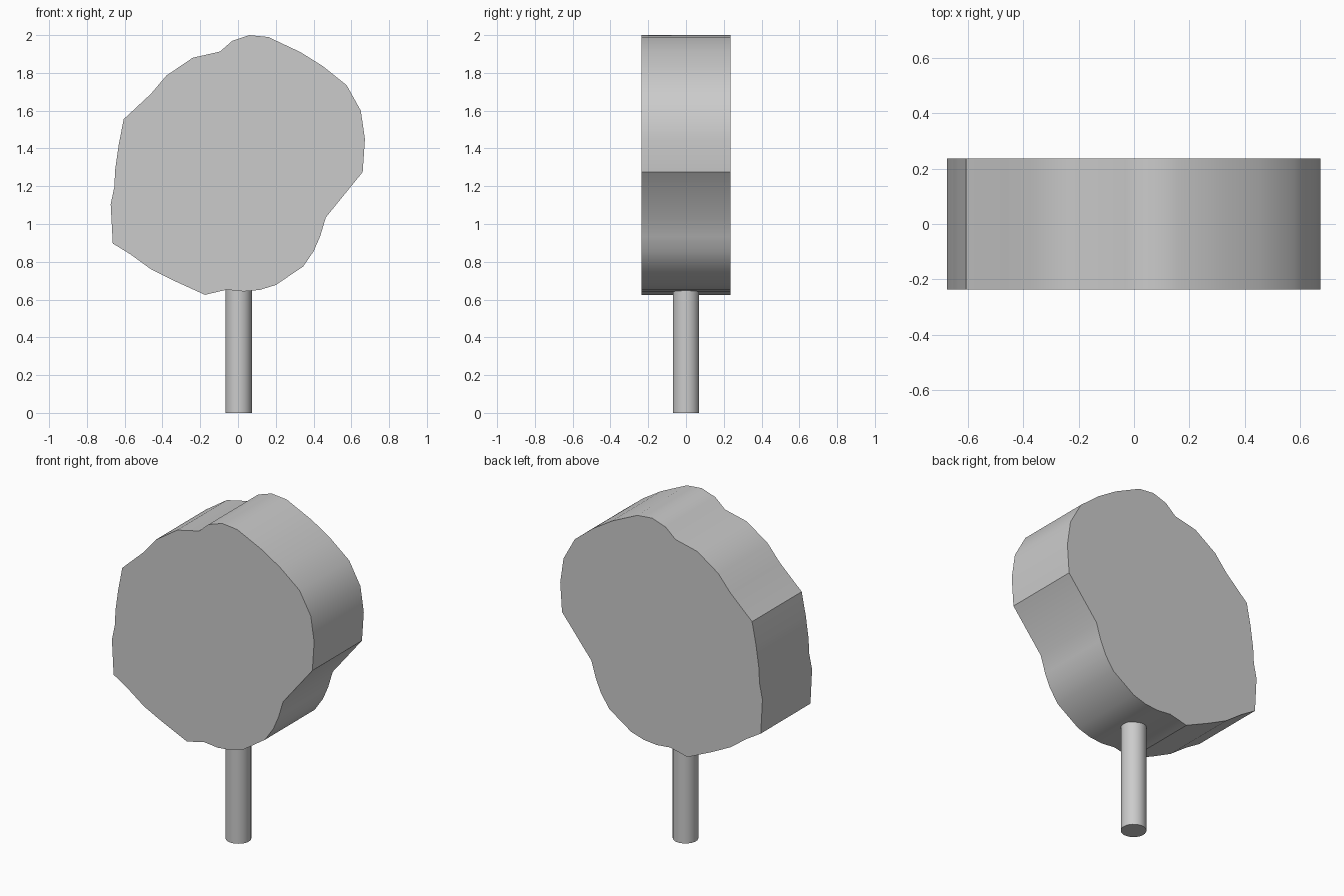
import bpy, bmesh, math

if "Cube" in bpy.data.objects:
    bpy.data.objects.remove(bpy.data.objects["Cube"])

HALF_DEPTH = 0.236
TRUNK_RADIUS = 0.07


def finish(bm, name):
    """Turn a bmesh into a named object, smooth with sharp corners kept."""
    bmesh.ops.recalc_face_normals(bm, faces=bm.faces)
    mesh = bpy.data.meshes.new(name)
    bm.to_mesh(mesh)
    bm.free()
    obj = bpy.data.objects.new(name, mesh)
    bpy.context.collection.objects.link(obj)
    bpy.ops.object.select_all(action='DESELECT')
    obj.select_set(True)
    bpy.context.view_layer.objects.active = obj
    bpy.ops.object.shade_smooth_by_angle(angle=math.radians(30))
    return obj


# Crown: irregular leafy outline (x, z), extruded front to back
outline = [
    (0.06, 2.0), (0.16, 1.99), (0.33, 1.91), (0.45, 1.835), (0.575, 1.735),
    (0.65, 1.60), (0.672, 1.45), (0.66, 1.275), (0.465, 1.035), (0.435, 0.935),
    (0.40, 0.855), (0.345, 0.775), (0.20, 0.677), (0.115, 0.651), (0.03, 0.643),
    (-0.06, 0.652), (-0.175, 0.625), (-0.34, 0.70), (-0.46, 0.76),
    (-0.57, 0.84), (-0.663, 0.897), (-0.674, 1.105), (-0.655, 1.195),
    (-0.65, 1.29), (-0.632, 1.417), (-0.605, 1.555), (-0.46, 1.69),
    (-0.38, 1.785), (-0.24, 1.88), (-0.095, 1.913), (-0.03, 1.97),
]
bm = bmesh.new()
front = bm.faces.new([bm.verts.new((x, -HALF_DEPTH, z)) for x, z in outline])
ext = bmesh.ops.extrude_face_region(bm, geom=[front], use_keep_orig=True)
back_verts = [g for g in ext["geom"] if isinstance(g, bmesh.types.BMVert)]
bmesh.ops.translate(bm, verts=back_verts, vec=(0, 2 * HALF_DEPTH, 0))
finish(bm, "tree_crown")

# Trunk: round post reaching just inside the crown
TRUNK_TOP = 0.66
bm = bmesh.new()
bmesh.ops.create_cone(bm, cap_ends=True, segments=32, radius1=TRUNK_RADIUS,
                      radius2=TRUNK_RADIUS, depth=TRUNK_TOP)
bmesh.ops.translate(bm, verts=bm.verts, vec=(0.003, 0, TRUNK_TOP / 2))
finish(bm, "tree_trunk")
